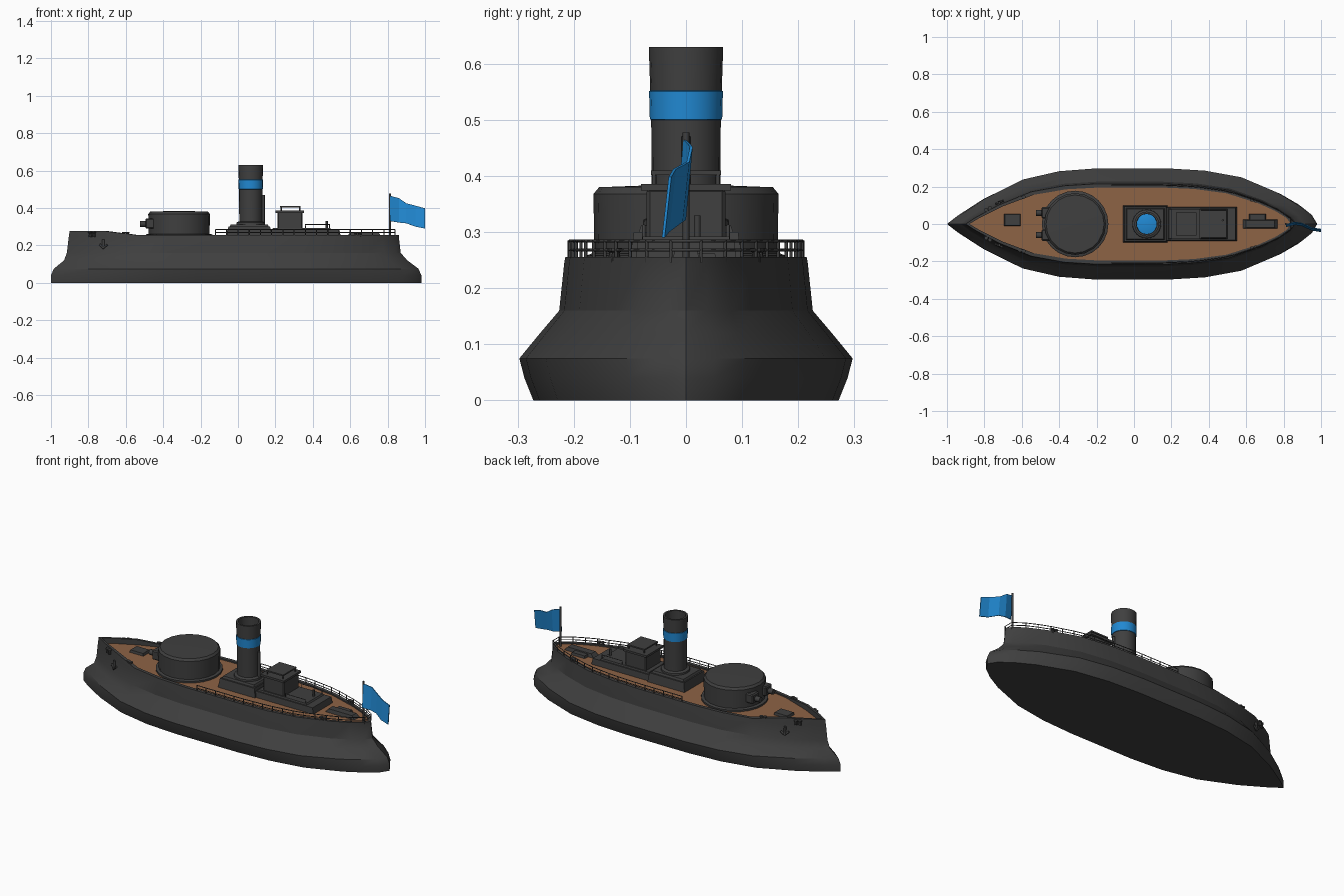
import bpy, bmesh, math
from mathutils import Vector

cube = bpy.data.objects.get("Cube")
if cube:
    bpy.data.objects.remove(cube, do_unlink=True)


def material(name, rgb):
    m = bpy.data.materials.new(name)
    m.use_nodes = True
    m.diffuse_color = (*rgb, 1)
    m.node_tree.nodes["Principled BSDF"].inputs["Base Color"].default_value = (*rgb, 1)
    return m


iron = material("dark iron", (0.05, 0.05, 0.05))
wood = material("deck wood", (0.27, 0.125, 0.06))
blue = material("bright blue", (0.015, 0.25, 0.65))


def add(name, bm, mat, smooth=False):
    bmesh.ops.recalc_face_normals(bm, faces=bm.faces)
    mesh = bpy.data.meshes.new(name)
    bm.to_mesh(mesh)
    bm.free()
    ob = bpy.data.objects.new(name, mesh)
    bpy.context.collection.objects.link(ob)
    mesh.materials.append(mat)
    if smooth:
        bpy.ops.object.select_all(action="DESELECT")
        bpy.context.view_layer.objects.active = ob
        ob.select_set(True)
        bpy.ops.object.shade_smooth_by_angle(angle=math.radians(30))
    return ob


def box(name, lo, hi, mat=iron, taper=1.0, bevel=0.0):
    bm = bmesh.new()
    bmesh.ops.create_cube(bm, size=1)
    for v in bm.verts:
        k = taper if v.co.z > 0 else 1
        v.co = Vector([(a + b) / 2 + c * s * (b - a)
                       for a, b, c, s in zip(lo, hi, v.co, (k, k, 1))])
    if bevel:
        bmesh.ops.bevel(bm, geom=bm.edges[:], offset=bevel, segments=1, affect="EDGES")
    return add(name, bm, mat)


def lathe(name, x, y, profile, mat=iron, sides=24):
    """Revolve (radius, height) points about an upright axis."""
    bm = bmesh.new()
    rings = [[bm.verts.new((x + r * math.cos(i * math.tau / sides),
                            y + r * math.sin(i * math.tau / sides), z))
              for i in range(sides)] for r, z in profile]
    for a, b in zip(rings, rings[1:]):
        for i in range(sides):
            j = (i + 1) % sides
            bm.faces.new((a[i], a[j], b[j], b[i]))
    bm.faces.new(rings[0])
    bm.faces.new(rings[-1])
    return add(name, bm, mat, True)


def rod(name, points, radius, mat=iron, sides=2):
    cu = bpy.data.curves.new(name, "CURVE")
    cu.dimensions = "3D"
    cu.bevel_depth = radius
    cu.bevel_resolution = sides
    cu.use_fill_caps = True
    sp = cu.splines.new("POLY")
    sp.points.add(len(points) - 1)
    for p, c in zip(sp.points, points):
        p.co = (*c, 1)
    ob = bpy.data.objects.new(name, cu)
    bpy.context.collection.objects.link(ob)
    cu.materials.append(mat)
    return ob


# Shared plan outline: (fraction of length, fraction of half width)
PLAN = [(0, 0), (.03, .16), (.1, .47), (.2, .8), (.3, .95), (.4, 1), (.6, 1), (.7, .96),
        (.8, .84), (.9, .56), (.95, .36), (.985, .17), (1, 0)]


def width_at(t):
    for (a, p), (b, q) in zip(PLAN, PLAN[1:]):
        if t <= b:
            return p + (q - p) * (t - a) / (b - a)
    return 0


def outline(bow, stern, half, z):
    side = [(bow + t * (stern - bow), w * half) for t, w in PLAN]
    loop = [(x, -w) for x, w in side] + [(x, w) for x, w in side[-2:0:-1]]
    return [(x, y, z(x) if callable(z) else z) for x, y in loop]


def bulwark(x):
    return 0.278 if x < -0.66 else 0.256


# Hull: stacked outlines from keel plate to bulwark and down to the deck edge
levels = [(-1, .98, .272, 0), (-1, .98, .288, .04), (-.985, .965, .297, .075),
          (-.93, .905, .26, .12), (-.915, .87, .226, .16), (-.905, .86, .217, .245),
          (-.9, .86, .215, bulwark), (-.88, .84, .195, bulwark), (-.88, .84, .195, .24)]
bm = bmesh.new()
rings = [[bm.verts.new(c) for c in outline(*lv)] for lv in levels]
for a, b in zip(rings, rings[1:]):
    for i in range(len(a)):
        j = (i + 1) % len(a)
        bm.faces.new((a[i], a[j], b[j], b[i]))
bm.faces.new(rings[0])
add("hull", bm, iron, True)

# Deck
bm = bmesh.new()
bm.faces.new([bm.verts.new(c) for c in outline(-.885, .845, .197, .248)])
add("deck", bm, wood)

# Guard rail running round the stern from amidships
loop = []
for s in (-1, 1):
    steps = [-.12 + .06 * i for i in range(17)]
    pts = [(x, s * .208 * width_at((x + .9) / 1.76), .256) for x in steps]
    loop += pts if s < 0 else pts[::-1]
for z in (.268, .284):
    rod("guard_rail", [(x, y, z) for x, y, _ in loop], .0025, sides=0)
for x, y, z in loop:
    rod("rail_post", [(x, y, z - .01), (x, y, .285)], .003, sides=0)

# Gun turret with two stub barrels
lathe("turret_base", -.315, 0, [(.178, .246), (.178, .258), (.168, .262)])
lathe("turret", -.315, 0, [(.163, .25), (.165, .368), (.155, .38), (.05, .384)], sides=20)
for y in (-.06, .06):
    box("gun_port", (-.495, y - .03, .29), (-.44, y + .03, .345), bevel=.006)
    rod("gun_barrel", [(-.525, y, .315), (-.46, y, .315)], .016)

# Funnel on its casing
box("funnel_casing", (-.06, -.1, .245), (.18, .1, .3), taper=.93)
box("casing_top", (-.045, -.085, .298), (.165, .085, .312), taper=.94)
lathe("funnel_collar", .068, 0, [(.078, .305), (.076, .322), (.064, .328)])
lathe("funnel", .068, 0, [(.061, .305), (.062, .5), (.066, .62), (.066, .63), (.055, .63),
                          (.053, .52)], sides=20)
lathe("funnel_band", .068, 0, [(.0615, .5), (.0645, .501), (.0658, .551), (.062, .553)], blue, 20)
rod("steam_pipe", [(.136, 0, .3), (.136, 0, .47)], .008)

# Superstructure and bridge
box("deck_house", (.16, -.09, .245), (.55, .09, .283), taper=.96)
box("house_roof", (.18, -.08, .281), (.5, .08, .292), taper=.96)
box("bridge", (.21, -.07, .285), (.345, .07, .378), bevel=.006)
box("bridge_eave", (.2, -.08, .374), (.352, .08, .386))
box("bridge_canopy", (.225, -.062, .402), (.335, .062, .41))
for x in (.23, .33):
    for y in (-.057, .057):
        rod("canopy_post", [(x, y, .38), (x, y, .405)], .004, sides=0)
for y in (-.075, .075):
    rod("house_rail", [(.36, y, .285), (.36, y, .312), (.49, y, .312), (.49, y, .28)], .003, sides=0)
rod("deck_lamp", [(.475, .02, .28), (.475, .02, .33)], .006)

# Deck hatches
for x in (-.65, .66):
    box("hatch", (x - .045, -.01, .246), (x + .045, .055, .262), taper=.9)
box("stern_skylight", (.58, -.025, .246), (.77, .025, .268), taper=.8)

# Bollards and anchors, mirrored on both sides
for s in (-1, 1):
    for x, y in ((-.79, .075), (-.77, .085), (-.61, .14), (-.59, .145), (.63, .13), (.65, .125)):
        lathe("bollard", x, s * y, [(.009, .246), (.007, .264), (.011, .266), (.011, .272)], sides=8)
    y = s * .226 * width_at((-.72 + .915) / 1.78)
    rod("anchor_shank", [(-.72, y, .232), (-.72, y * 1.03, .185)], .007)
    rod("anchor_arms", [(-.74, y * .95, .205), (-.72, y * 1.04, .185), (-.7, y * 1.1, .205)], .006)

# Ensign staff and waving flag
rod("flag_staff", [(.812, 0, .245), (.812, 0, .478)], .006)
wave = [(.812, 0, .465, .33), (.86, .012, .452, .322), (.9, .006, .425, .318),
        (.95, -.018, .412, .3), (1, -.026, .398, .29)]
bm = bmesh.new()
cols = [(bm.verts.new((x, y, top)), bm.verts.new((x, y - .012, low))) for x, y, top, low in wave]
for a, b in zip(cols, cols[1:]):
    bm.faces.new((a[0], b[0], b[1], a[1]))
flag = add("flag", bm, blue)
flag.modifiers.new("thickness", "SOLIDIFY").thickness = .005
